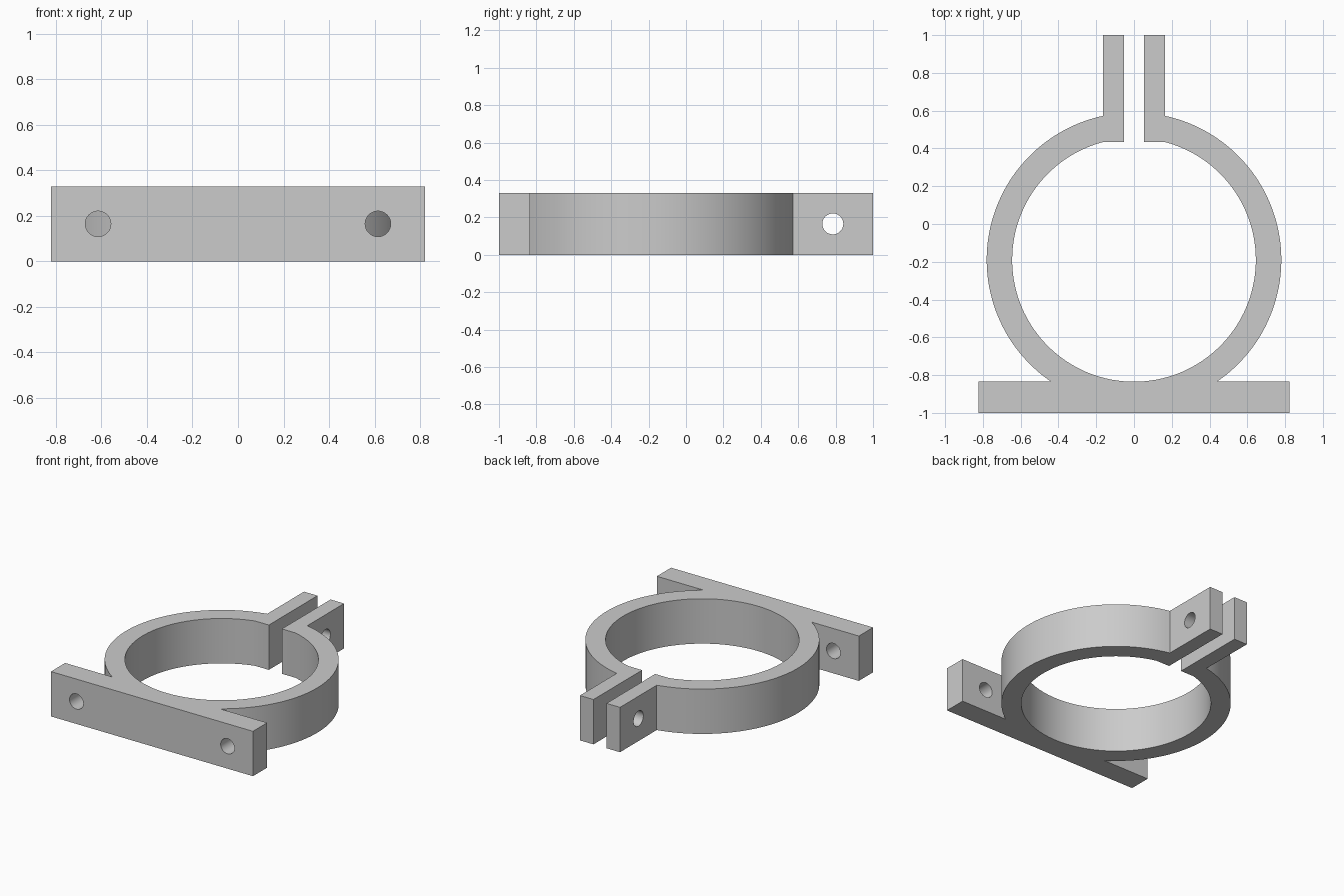
import bpy, bmesh
from math import asin, acos, pi, sin, cos, sqrt
from mathutils import Matrix

if "Cube" in bpy.data.objects:
    bpy.data.objects.remove(bpy.data.objects["Cube"])

HEIGHT = 0.33
RING_Y, R_OUT, R_IN = -0.19, 0.78, 0.645
GAP, TAB_X = 0.053, 0.163            # inner and outer side of each clamping tab
BASE_X, BASE_TOP = 0.822, -0.835
HOLE_R = 0.056

grey = bpy.data.materials.new("plain grey")
grey.use_nodes = True
grey.diffuse_color = (0.6, 0.6, 0.6, 1)
grey.node_tree.nodes["Principled BSDF"].inputs["Base Color"].default_value = (0.6, 0.6, 0.6, 1)


def arc(radius, start, end, steps):
    """Points round the ring centre; angles run clockwise from +y."""
    angles = [start + (end - start) * i / steps for i in range(steps + 1)]
    return [(radius * sin(a), RING_Y + radius * cos(a)) for a in angles]


def make_object(name, bm):
    bmesh.ops.recalc_face_normals(bm, faces=bm.faces)
    mesh = bpy.data.meshes.new(name)
    bm.to_mesh(mesh)
    bm.free()
    mesh.materials.append(grey)
    obj = bpy.data.objects.new(name, mesh)
    bpy.context.collection.objects.link(obj)
    return obj


# Half outline: inner ring, tab, outer ring, mounting base
inner_start = asin(TAB_X / R_IN)
tab_root = RING_Y + sqrt(R_IN ** 2 - TAB_X ** 2)
half = arc(R_IN, pi, inner_start, 64)
half += [(GAP, tab_root), (GAP, 1), (TAB_X, 1)]
half += arc(R_OUT, asin(TAB_X / R_OUT), acos((BASE_TOP - RING_Y) / R_OUT), 56)
half += [(BASE_X, BASE_TOP), (BASE_X, -1)]
outline = half + [(-x, y) for x, y in reversed(half[1:])]

# Clamp body extruded from the mirrored outline
bm = bmesh.new()
face = bm.faces.new([bm.verts.new((x, y, 0)) for x, y in outline])
result = bmesh.ops.extrude_face_region(bm, geom=[face])
top = [v for v in result["geom"] if isinstance(v, bmesh.types.BMVert)]
bmesh.ops.translate(bm, verts=top, vec=(0, 0, HEIGHT))
clamp = make_object("pipe_clamp", bm)

# Bolt holes: two through the base, one across both tabs
bm = bmesh.new()
holes = [(-0.615, -0.92, "X", 0.3), (0.615, -0.92, "X", 0.3), (0, 0.785, "Y", 0.6)]
for x, y, axis, depth in holes:
    matrix = Matrix.Translation((x, y, HEIGHT / 2)) @ Matrix.Rotation(pi / 2, 4, axis)
    bmesh.ops.create_cone(bm, cap_ends=True, segments=48, radius1=HOLE_R,
                          radius2=HOLE_R, depth=depth, matrix=matrix)
cutter = make_object("hole_cutter", bm)
cutter.hide_render = True
cutter.hide_set(True)

cut = clamp.modifiers.new("bolt holes", "BOOLEAN")
cut.operation = "DIFFERENCE"
cut.solver = "EXACT"
cut.object = cutter

# Apply the cut and shade the curved walls smooth
bpy.ops.object.select_all(action="DESELECT")
clamp.select_set(True)
bpy.context.view_layer.objects.active = clamp
bpy.ops.object.modifier_apply(modifier=cut.name)
bpy.data.objects.remove(cutter)
bpy.ops.object.shade_smooth_by_angle(angle=0.5)
